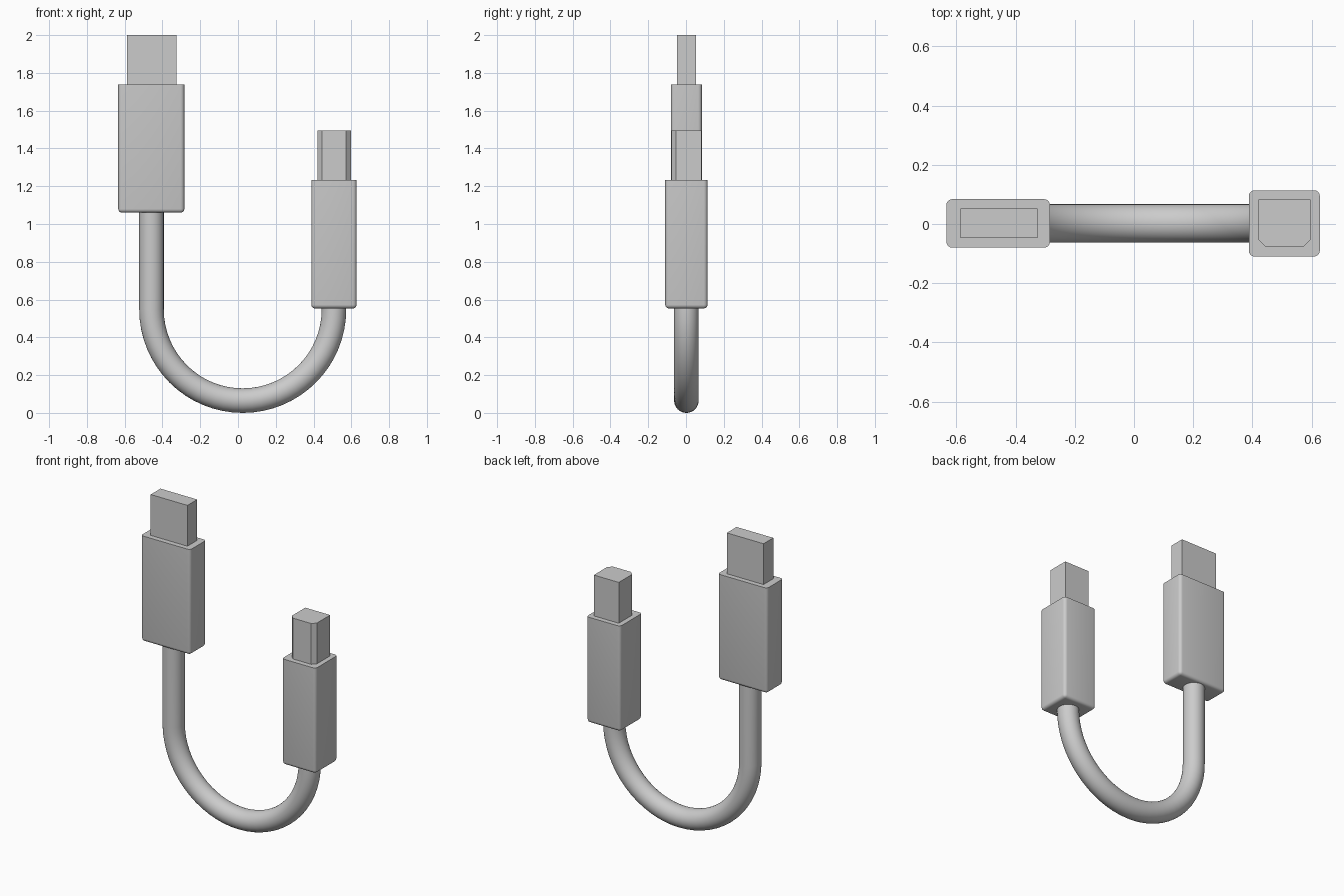
import bpy, bmesh, math
from mathutils import Vector

cube = bpy.data.objects.get("Cube")
if cube:
    bpy.data.objects.remove(cube, do_unlink=True)

grey = bpy.data.materials.new("light_grey")
grey.use_nodes = True
grey.diffuse_color = (0.6, 0.6, 0.6, 1)
grey.node_tree.nodes["Principled BSDF"].inputs["Base Color"].default_value = (0.6, 0.6, 0.6, 1)


def finish(name, bm):
    mesh = bpy.data.meshes.new(name)
    bmesh.ops.recalc_face_normals(bm, faces=bm.faces)
    bm.to_mesh(mesh)
    bm.free()
    mesh.materials.append(grey)
    obj = bpy.data.objects.new(name, mesh)
    bpy.context.collection.objects.link(obj)
    return obj


def smooth(obj, angle):
    bpy.ops.object.select_all(action="DESELECT")
    obj.select_set(True)
    bpy.context.view_layer.objects.active = obj
    bpy.ops.object.shade_smooth_by_angle(angle=math.radians(angle))


def box(name, x, y, z, pick=None, width=0.02, segments=4):
    """Box between (min, max) pairs; edges accepted by pick are bevelled."""
    bm = bmesh.new()
    bmesh.ops.create_cube(bm, size=1)
    for v in bm.verts:
        v.co = Vector([r[0] if c < 0 else r[1] for c, r in zip(v.co, (x, y, z))])
    if pick:
        edges = [e for e in bm.edges if pick(e, y, z)]
        bmesh.ops.bevel(bm, geom=edges, offset=width, segments=segments,
                        profile=0.5, affect="EDGES")
    return finish(name, bm)


def all_but_top(e, y, z):
    return min(v.co.z for v in e.verts) < z[1] - 0.01


def front_uprights(e, y, z):
    a, b = e.verts
    return abs(a.co.z - b.co.z) > 0.01 and a.co.y < y[0] + 0.01


# Wide flat connector: rounded grip and rectangular plug
smooth(box("wide_grip", (-0.634, -0.284), (-0.08, 0.084), (1.06, 1.738), all_but_top), 40)
box("wide_plug", (-0.587, -0.326), (-0.047, 0.052), (1.738, 2.0))

# Square connector: rounded grip and plug with two chamfered front corners
smooth(box("square_grip", (0.388, 0.628), (-0.11, 0.114), (0.553, 1.232), all_but_top), 40)
box("square_plug", (0.42, 0.597), (-0.077, 0.082), (1.232, 1.494),
    front_uprights, 0.024, 1)

# Cable: straight drop, then a half circle up to the square connector
radius, bend, cx, cz = 0.065, 0.483, 0.025, 0.548
path = [(Vector((cx - bend, 0.002, 1.07)), math.pi)]
for i in range(33):
    a = math.pi + math.pi * i / 32
    path.append((Vector((cx + bend * math.cos(a), 0.002, cz + bend * math.sin(a))), a))
path.append((Vector((cx + bend, 0.002, cz + 0.02)), math.tau))

bm = bmesh.new()
rings = []
for p, a in path:
    out = Vector((math.cos(a), 0, math.sin(a)))
    rings.append([bm.verts.new(p + radius * (out * math.cos(t) + Vector((0, math.sin(t), 0))))
                  for t in [math.tau * k / 32 for k in range(32)]])
for r, s in zip(rings, rings[1:]):
    for k in range(32):
        bm.faces.new((r[k - 1], r[k], s[k], s[k - 1]))
bm.faces.new(rings[0])
bm.faces.new(rings[-1])
smooth(finish("cable", bm), 40)
